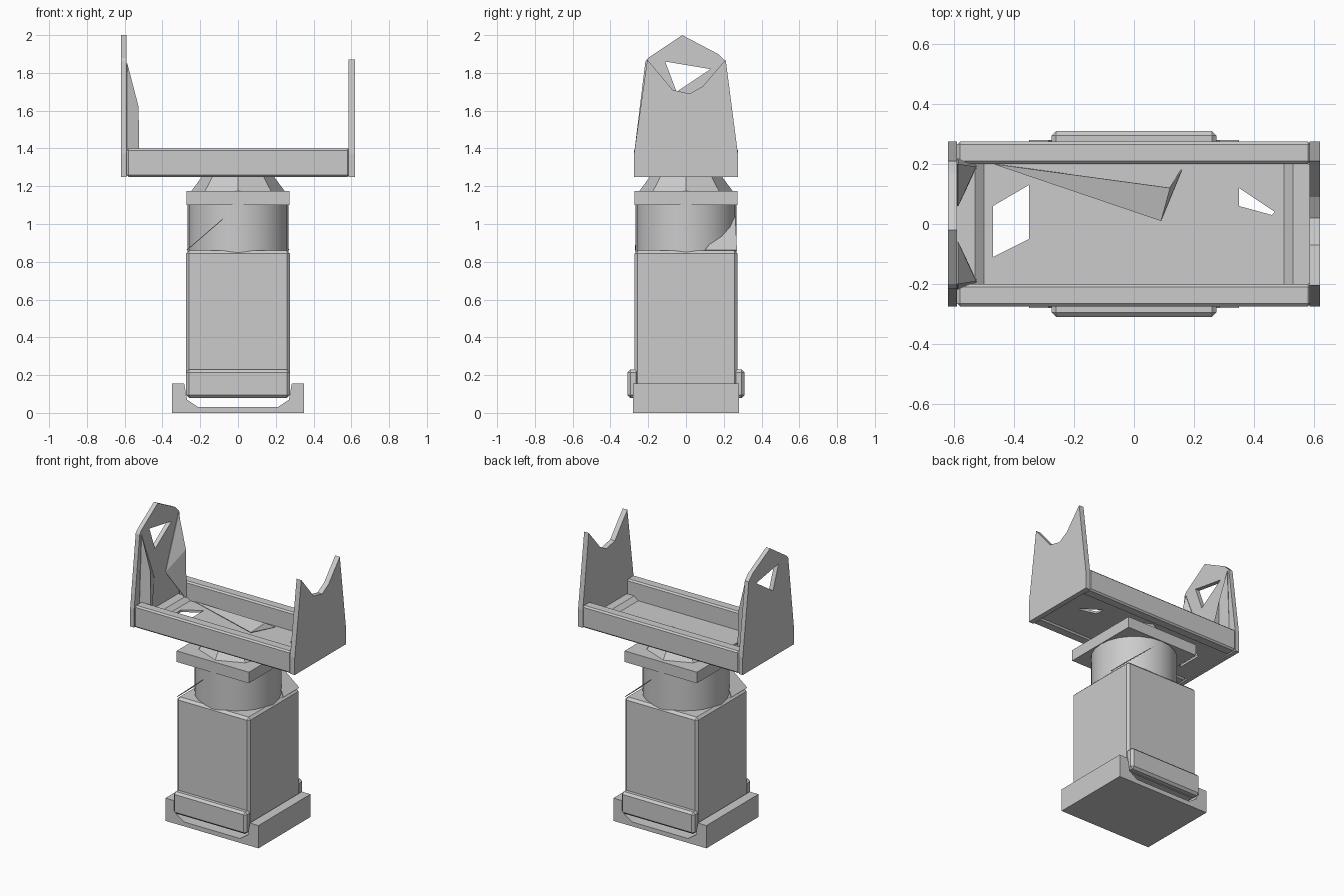
import bpy, bmesh
from mathutils import Vector

cube = bpy.data.objects.get("Cube")
if cube:
    bpy.data.objects.remove(cube, do_unlink=True)

grey = bpy.data.materials.new("plain grey")
grey.use_nodes = True
COLOUR = (0.6, 0.6, 0.6, 1)
grey.diffuse_color = COLOUR
grey.node_tree.nodes["Principled BSDF"].inputs["Base Color"].default_value = COLOUR


def finish(name, bm):
    bmesh.ops.recalc_face_normals(bm, faces=bm.faces)
    mesh = bpy.data.meshes.new(name)
    bm.to_mesh(mesh)
    bm.free()
    mesh.materials.append(grey)
    obj = bpy.data.objects.new(name, mesh)
    bpy.context.collection.objects.link(obj)
    return obj


def box(name, x, y, z, bevel=0):
    """Box from (low, high) ranges."""
    bm = bmesh.new()
    bmesh.ops.create_cube(bm, size=1)
    for v in bm.verts:
        v.co = Vector([r[0] if c < 0 else r[1] for c, r in zip(v.co, (x, y, z))])
    if bevel:
        bmesh.ops.bevel(bm, geom=bm.edges[:], offset=bevel, segments=1, affect='EDGES')
    return finish(name, bm)


def panel(name, axis, low, high, *loops):
    """Flat outline with optional holes, extruded along an axis."""
    bm = bmesh.new()
    for loop in loops:
        verts = []
        for p in loop:
            co = list(p)
            co.insert(axis, low)
            verts.append(bm.verts.new(co))
        for a, b in zip(verts, verts[1:] + verts[:1]):
            bm.edges.new((a, b))
    bmesh.ops.triangle_fill(bm, use_beauty=True, edges=bm.edges[:])
    ext = bmesh.ops.extrude_face_region(bm, geom=bm.faces[:], use_keep_orig=True)
    for v in ext["geom"]:
        if isinstance(v, bmesh.types.BMVert):
            v.co[axis] = high
    return finish(name, bm)


def sheet(name, points, faces):
    """Thin folded sheet."""
    bm = bmesh.new()
    verts = [bm.verts.new(p) for p in points]
    for f in faces:
        bm.faces.new([verts[i] for i in f])
    obj = finish(name, bm)
    mod = obj.modifiers.new("thickness", 'SOLIDIFY')
    mod.thickness = 0.004
    return obj


def drum(name, r1, r2, low, high, sides):
    bm = bmesh.new()
    bmesh.ops.create_cone(bm, cap_ends=True, segments=sides, radius1=r1,
                          radius2=r2, depth=high - low)
    bmesh.ops.translate(bm, verts=bm.verts, vec=(0, 0, (low + high) / 2))
    return finish(name, bm)


# Base tray with raised ends
box("base_slab", (-0.35, 0.35), (-0.28, 0.28), (0, 0.03))
for side, s in (("left", 1), ("right", -1)):
    panel(side + "_base_end", 1, -0.28, 0.28,
          [(s * 0.35, 0), (s * 0.35, 0.155), (s * 0.285, 0.155), (s * 0.27, 0.07), (s * 0.21, 0.03), (s * 0.21, 0)])

# Body, skirt bands and corner flaps
box("body", (-0.275, 0.275), (-0.272, 0.272), (0.08, 0.86), 0.016)
for side, s in (("front", -1), ("back", 1)):
    box(side + "_skirt_band", (-0.275, 0.275), sorted((s * 0.25, s * 0.31)), (0.08, 0.23), 0.015)
    sheet(side + "_corner_flap",
          [(s * 0.27, s * 0.27, 0.86), (s * 0.27, s * 0.1, 0.86), (s * 0.05, s * 0.26, 1.05)],
          [(0, 1, 2)])

# Turntable
neck = drum("neck", 0.268, 0.268, 0.85, 1.11, 24)
for p in neck.data.polygons:
    p.use_smooth = len(p.vertices) == 4
box("turntable_plate", (-0.272, 0.272), (-0.272, 0.272), (1.1, 1.175))
drum("bearing", 0.25, 0.18, 1.17, 1.265, 8)

# Cradle floor with cut-outs and a bent strip
panel("cradle_floor", 2, 1.26, 1.275,
      [(-0.59, -0.22), (0.59, -0.22), (0.59, 0.22), (-0.59, 0.22)],
      [(-0.47, 0.06), (-0.35, 0.13), (-0.35, -0.05), (-0.47, -0.11)],
      [(0.35, 0.12), (0.47, 0.04), (0.46, 0.03), (0.35, 0.06)])
sheet("bent_floor_strip",
      [(-0.47, 0.2, 1.28), (0.09, 0.01, 1.29), (0.12, 0.12, 1.32), (0.16, 0.18, 1.28)],
      [(0, 1, 2), (1, 3, 2)])
for side, s in (("front", -1), ("back", 1)):
    box(side + "_rail", (-0.59, 0.59), sorted((s * 0.2, s * 0.275)), (1.25, 1.4), 0.01)
for side, s in (("left", 1), ("right", -1)):
    panel(side + "_floor_edge", 1, -0.2, 0.2,
          [(s * 0.6, 1.255), (s * 0.5, 1.275), (s * 0.53, 1.3), (s * 0.6, 1.3)])

# Peaked right end plate with a triangular opening, and gussets behind it
panel("right_end_plate", 0, -0.62, -0.59,
      [(-0.275, 1.25), (0.275, 1.25), (0.275, 1.37), (0.21, 1.86), (0.17, 1.9),
       (-0.02, 2.0), (-0.2, 1.88), (-0.215, 1.86), (-0.275, 1.37)],
      [(-0.11, 1.86), (0.13, 1.82), (-0.05, 1.7)])
for side, s in (("front", -1), ("back", 1)):
    sheet(side + "_gusset",
          [(-0.59, s * 0.2, 1.85), (-0.53, s * 0.19, 1.62), (-0.525, s * 0.19, 1.28),
           (-0.59, s * 0.22, 1.28), (-0.59, s * 0.06, 1.5)],
          [(0, 1, 2, 3), (0, 1, 4), (1, 2, 4)])

# Notched left end plate
panel("left_end_plate", 0, 0.585, 0.62,
      [(-0.275, 1.25), (0.275, 1.25), (0.275, 1.37), (0.21, 1.87), (0.09, 1.73),
       (0.02, 1.69), (-0.07, 1.71), (-0.205, 1.87), (-0.275, 1.37)])
